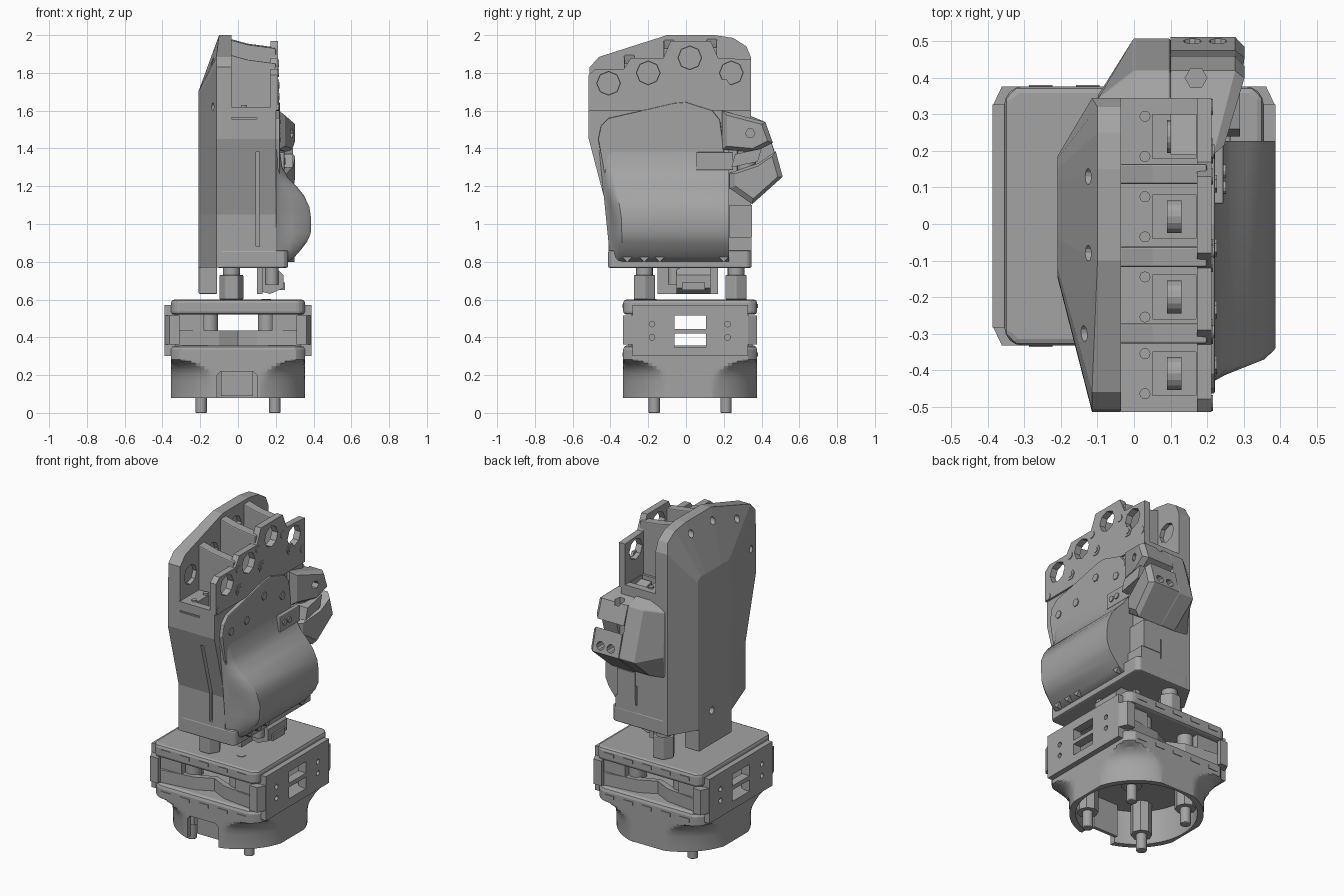
import bpy, bmesh, math

cube = bpy.data.objects.get("Cube")
if cube:
    bpy.data.objects.remove(cube)

grey = bpy.data.materials.new("mid_grey")
grey.use_nodes = True
GREY = (0.37, 0.37, 0.37, 1)
grey.diffuse_color = GREY
grey.node_tree.nodes["Principled BSDF"].inputs["Base Color"].default_value = GREY


def loft(name, rings, bevel=0.0):
    """Skin equal rings of points and cap both ends."""
    bm = bmesh.new()
    loops = [[bm.verts.new(p) for p in ring] for ring in rings]
    n = len(loops[0])
    for a, b in zip(loops, loops[1:]):
        for i in range(n):
            j = (i + 1) % n
            bm.faces.new((a[i], a[j], b[j], b[i]))
    bm.faces.new(loops[0])
    bm.faces.new(loops[-1])
    bmesh.ops.recalc_face_normals(bm, faces=bm.faces)
    mesh = bpy.data.meshes.new(name)
    bm.to_mesh(mesh)
    bm.free()
    mesh.materials.append(grey)
    ob = bpy.data.objects.new(name, mesh)
    bpy.context.collection.objects.link(ob)
    if bevel:
        mod = ob.modifiers.new("soft_edges", "BEVEL")
        mod.width, mod.segments, mod.angle_limit = bevel, 2, math.radians(40)
    return ob


def place(axis, u, v, d):
    return {"x": (d, u, v), "y": (u, d, v), "z": (u, v, d)}[axis]


def prism(name, pts, axis, lo, hi, bevel=0.0):
    return loft(name, [[place(axis, u, v, d) for u, v in pts] for d in (lo, hi)], bevel)


def rect(u0, u1, v0, v1, c=0.0):
    if not c:
        return [(u0, v0), (u1, v0), (u1, v1), (u0, v1)]
    return [(u0 + c, v0), (u1 - c, v0), (u1, v0 + c), (u1, v1 - c),
            (u1 - c, v1), (u0 + c, v1), (u0, v1 - c), (u0, v0 + c)]


def box(name, x, y, z, bevel=0.0):
    return prism(name, rect(*x, *y), "z", *z, bevel)


def ngon(u, v, r, n=16):
    return [(u + r * math.cos(math.tau * i / n), v + r * math.sin(math.tau * i / n)) for i in range(n)]


def cut(ob, cutters):
    """Carve each cutter out of a part, then drop the cutter."""
    bpy.context.view_layer.objects.active = ob
    for c in cutters:
        mod = ob.modifiers.new("cut", "BOOLEAN")
        mod.operation, mod.solver, mod.object = "DIFFERENCE", "EXACT", c
        bpy.ops.object.modifier_apply(modifier=mod.name)
        bpy.data.objects.remove(c)


def smooth(ob, angle=35):
    bpy.ops.object.select_all(action="DESELECT")
    ob.select_set(True)
    bpy.context.view_layer.objects.active = ob
    bpy.ops.object.shade_smooth_by_angle(angle=math.radians(angle))


CY, H = 0.022, 0.355       # base centre and half width


# --- Base bowl: flared round foot clipped by a square, hollow below
def bowl_ring(r, z, half=H, n=128):
    ring = []
    for i in range(n):
        a = math.tau * (i + 0.5) / n
        c, s = math.cos(a), math.sin(a)
        k = min(r, half / max(abs(c), abs(s)), 1.88 * half / (abs(c) + abs(s)))
        ring.append((k * c, CY + k * s, z))
    return ring


flare = ((0.373, 0.08), (0.375, 0.17), (0.383, 0.21), (0.393, 0.23), (0.407, 0.248), (0.43, 0.265),
         (0.46, 0.276), (0.5, 0.282), (0.5, 0.335))
bowl = loft("base_bowl", [bowl_ring(0.338, 0.29), bowl_ring(0.338, 0.08)] + [bowl_ring(r, z) for r, z in flare] +
            [bowl_ring(0.5, 0.35, H - 0.006), bowl_ring(0.5, 0.358, H - 0.02)])
cut(bowl, [prism("notch", rect(-0.11, 0.1, -0.05, 0.22, 0.02), "y", -0.6, -0.25)])
smooth(bowl, 16)
box("bowl_inner_panel", (-0.09, 0.08), (-0.27, -0.25), (0.09, 0.3))
for sx in (-1, 1):
    for sy in (-1, 1):
        px, py = sx * 0.195, CY + sy * 0.19
        smooth(prism("foot_peg", ngon(px, py, 0.03), "z", 0, 0.3, 0.004))
        prism("foot_boss", ngon(px, py, 0.06, 8), "z", 0.1, 0.3)
        smooth(prism("deck_column", ngon(sx * 0.15, CY + sy * 0.24, 0.045), "z", 0.35, 0.53))
        prism("deck_block", rect(*sorted((sx * 0.18, sx * 0.345)), *sorted((CY + sy * 0.1, CY + sy * 0.31))),
              "z", 0.35, 0.53)

# --- Deck plates, clip bands and side cheeks
prism("upper_deck", rect(-H, H, CY - H, CY + H, 0.03), "z", 0.52, 0.6, 0.018)
smooth(prism("deck_hole_rim", ngon(0.15, -0.18, 0.025), "z", 0.59, 0.603))
for sy in (-1, 1):
    y0 = CY + sy * 0.3
    for sx in (-1, 1):
        pts = [(0, y0 - sy * 0.05), (sx * 0.1, y0), (sx * 0.33, y0 + sy * 0.03),
               (sx * 0.33, y0 - sy * 0.02), (sx * 0.1, y0 - sy * 0.04), (0, y0 - sy * 0.08)]
        prism("clip_band", pts, "z", 0.355, 0.435)
    for i in range(5):
        for z in (0.31, 0.565):
            x, y = -0.255 + i * 0.128, CY + sy * (H + 0.001)
            box("rim_slot", (x - 0.032, x + 0.032), (y - 0.003, y + 0.003), (z - 0.011, z + 0.011))
for sx in (-1, 1):
    cheek = prism("side_cheek", rect(*sorted((sx * 0.335, sx * 0.388)), CY - 0.305, CY + 0.305), "z", 0.3, 0.57)
    holes = [prism("hole", ngon(y, z, 0.015, 12), "x", sx * 0.3, sx * 0.45)
             for y in (-0.18, 0.22) for z in (0.4, 0.47)]
    windows = [box("window", sorted((sx * 0.3, sx * 0.45)), (-0.06, 0.105), z)
               for z in ((0.35, 0.42), (0.445, 0.515))]
    cut(cheek, holes + windows)
    for sy in (-1, 1):
        hook = [(sx * 0.388, CY + sy * 0.3), (sx * 0.362, CY + sy * H), (sx * 0.31, CY + sy * H),
                (sx * 0.31, CY + sy * 0.33), (sx * 0.34, CY + sy * 0.3)]
        prism("cheek_hook", hook, "z", 0.362, 0.515)

# --- Wrist: hex standoffs, tab and connector block
for y in (-0.22, 0.265):
    prism("wrist_standoff", ngon(-0.035, y, 0.065, 6), "z", 0.6, 0.73, 0.006)
    smooth(prism("standoff_pin", ngon(-0.035, y, 0.045), "z", 0.72, 0.78))
box("wrist_tab", (-0.208, -0.11), (-0.15, 0.17), (0.63, 0.78), 0.006)
box("connector_board", (0.1, 0.13), (-0.15, 0.17), (0.63, 0.78))
prism("connector_bracket", [(0.13, 0.64), (0.17, 0.63), (0.24, 0.66), (0.24, 0.73), (0.2, 0.77), (0.13, 0.77)],
      "y", -0.05, 0.13)
box("connector_plug", (0.2, 0.25), (-0.02, 0.1), (0.65, 0.69))
smooth(prism("connector_post", ngon(0.18, -0.06, 0.035), "z", 0.68, 0.78))

# --- Back-of-hand shell: full outline tapering to a flat ridge
BAYS = ((-0.41, 1.745), (-0.2, 1.8), (0.02, 1.88), (0.24, 1.8))
outline = [(-0.41, 0.77), (0.345, 0.77), (0.345, 1.5), (0.345, 1.88), (0.32, 1.94), (0.25, 1.985),
           (0.15, 2.0), (-0.1, 2.0), (-0.46, 1.885), (-0.51, 1.83), (-0.515, 1.45), (-0.41, 1.05)]
ridge = [(-0.14, 0.77), (0.185, 0.77), (0.185, 1.5), (0.185, 1.67), (0.18, 1.69), (0.15, 1.7),
         (0.11, 1.7), (-0.04, 1.7), (-0.12, 1.7), (-0.14, 1.68), (-0.145, 1.45), (-0.14, 1.05)]
shell = loft("back_shell", [[(-0.21, *p) for p in ridge], [(-0.1 if p[1] > 1.9 else -0.115, *p) for p in outline],
                            [(-0.035, *p) for p in outline]])
cut(shell, [prism("hole", ngon(y, z, 0.022, 12), "x", -0.3, -0.085)
            for y, z in ((0.13, 1.93), (-0.08, 1.93), (-0.3, 1.86), (-0.44, 1.62), (0.05, 0.84))] +
           [prism("socket", ngon(y, z, 0.06, 8), "x", -0.06, 0.1) for y, z in BAYS])

# --- Palm body with finger pits
body_outline = [(-0.41, 0.77), (0.345, 0.77), (0.345, 1.62), (-0.515, 1.62), (-0.515, 1.45), (-0.41, 1.05)]
body = prism("palm_body", body_outline, "x", -0.04, 0.2)
cut(body, [box("pit", (0.05, 0.17), (y - 0.06, y + 0.06), (1.42, 1.7)) for y, _ in BAYS] +
          [box("front_slot", (0.095, 0.115), (-0.6, -0.385), (0.88, 1.38)),
           box("front_seam", (-0.07, 0.1), (-0.6, -0.505), (1.555, 1.565)),
           box("rear_slot", (0.09, 0.105), (0.33, 0.4), (0.9, 1.02))])
for y, _ in BAYS:
    for sy in (-1, 1):
        smooth(prism("bay_screw", ngon(0.03, y + sy * 0.055, 0.015, 12), "z", 1.6, 1.63))
    prism("bay_pulley", ngon(y, 1.52, 0.045, 16), "x", 0.09, 0.13)

# --- Finger bays: dividers and stepped palm wall with round ports
for y, z in ((-0.3, 1.87), (-0.09, 1.95), (0.137, 1.955)):
    prism("bay_divider", [(-0.04, 1.6), (0.2, 1.6), (0.2, z - 0.02), (0.05, z), (-0.04, z + 0.025)],
          "y", y - 0.028, y + 0.028, 0.006)
wall = prism("palm_wall", [(-0.515, 1.6), (0.345, 1.6), (0.345, 1.87), (0.17, 1.88), (0.13, 1.97), (-0.08, 1.97),
                           (-0.12, 1.88), (-0.29, 1.88), (-0.33, 1.82), (-0.48, 1.82), (-0.515, 1.79)],
             "x", 0.172, 0.212)
cut(wall, [prism("port", ngon(y, z, 0.063, 8), "x", 0.1, 0.3) for y, z in BAYS])
for y, z in ((-0.295, 1.675), (-0.075, 1.735), (0.2, 1.735)):
    prism("hex_nut", ngon(y, z, 0.034, 6), "x", 0.2, 0.216)
    prism("hex_nut_core", ngon(y, z, 0.018, 12), "x", 0.2, 0.22)
for y, z in ((-0.3, 1.8), (-0.11, 1.85), (0.13, 1.85), (0.32, 1.69), (-0.49, 1.62)):
    prism("wall_screw", ngon(y, z, 0.022, 12), "x", 0.2, 0.216)

# --- Palm cover, heel bulge and base flange
cover = [(-0.37, 0.85), (0.22, 0.85), (0.22, 1.15), (0.2, 1.4), (0.18, 1.55), (0.14, 1.6), (0.0, 1.645),
         (-0.06, 1.64), (-0.41, 1.56), (-0.45, 1.52), (-0.465, 1.45), (-0.4, 1.08)]
prism("palm_cover", cover, "x", 0.19, 0.222, 0.006)
for y, z in ((-0.385, 1.455), (-0.235, 1.465), (-0.065, 1.55), (0.11, 1.485), (0.225, 1.475)):
    prism("cover_screw", ngon(y, z, 0.024, 6), "x", 0.2, 0.228)
heel = [(0.2, 1.4), (0.222, 1.38), (0.235, 1.3), (0.265, 1.245), (0.31, 1.2), (0.35, 1.15), (0.378, 1.09),
        (0.387, 1.03), (0.385, 0.95), (0.365, 0.905), (0.335, 0.865), (0.3, 0.825), (0.262, 0.8), (0.2, 0.8)]
# the front end leans outward with height, like the cover edge
smooth(loft("heel_bulge", [[(0.2 + (x - 0.2) * k, y - 0.16 * max(0, z - 1.02) * (y < 0), z) for x, z in heel]
                           for y, k in ((-0.4, 0.15), (-0.385, 0.45), (-0.36, 0.88), (-0.34, 1), (0.228, 1))]))
prism("base_flange", rect(-0.11, 0.265, -0.412, 0.347, 0.02), "z", 0.768, 0.86, 0.008)
for y in (-0.31, -0.22, -0.14, 0.2):
    prism("flange_screw", ngon(y, 0.825, 0.026, 4), "x", 0.25, 0.3)
box("side_step", (0.1, 0.235), (0.22, 0.346), (0.85, 0.93))
box("side_panel", (0.1, 0.222), (0.23, 0.35), (0.93, 1.1))

# --- Thumb: tapered housing, two knuckle blocks and link
housing = [(0.3, 1.59), (0.42, 1.54), (0.51, 1.25), (0.35, 1.11), (0.3, 1.11)]
root = [(0.3, 1.55), (0.345, 1.52), (0.35, 1.25), (0.345, 1.12), (0.3, 1.12)]
loft("thumb_housing", [[(-0.1, *p) for p in root], [(0.0, *p) for p in housing],
                       [(0.1, *p) for p in housing]], 0.006)


def knuckle(name, pts, cy, cz):
    """Block whose outer face leans outward towards the back, with a chamfered rim."""
    rings = [[(0.1, y, z) for y, z in pts], [(0.22 + min(y - 0.2, 0.22) * 0.26, y, z) for y, z in pts]]
    rings.append([(0.25 + min(y - 0.2, 0.22) * 0.24, cy + (y - cy) * 0.8, cz + (z - cz) * 0.8) for y, z in pts])
    return loft(name, rings)


top_block = knuckle("thumb_upper_block",
                    [(0.19, 1.6), (0.42, 1.54), (0.46, 1.43), (0.36, 1.38), (0.19, 1.395)], 0.32, 1.48)
low_block = knuckle("thumb_lower_block",
                    [(0.23, 1.27), (0.38, 1.32), (0.475, 1.385), (0.512, 1.25), (0.35, 1.105), (0.23, 1.19)],
                    0.38, 1.25)
cut(top_block, [prism("port", ngon(0.17, 0.4, 0.03, 6), "z", 1.45, 1.7),
                prism("port", ngon(0.34, 1.48, 0.025, 6), "x", 0.24, 0.4)])
cut(low_block, [prism("port", ngon(x, z, 0.025, 10), "y", 0.42, 0.6) for x, z in ((0.16, 1.29), (0.23, 1.29))])
smooth(prism("thumb_pivot", ngon(0.2, 0.32, 0.05), "z", 1.25, 1.45))
prism("thumb_link", [(0.24, 1.3), (0.38, 1.33), (0.4, 1.4), (0.26, 1.37)], "x", 0.19, 0.29)
box("thumb_bracket", (0.19, 0.245), (0.055, 0.25), (1.285, 1.38), 0.005)
for y in (0.1, 0.145):
    prism("bracket_screw", ngon(y, 1.332, 0.018, 12), "x", 0.24, 0.252)
